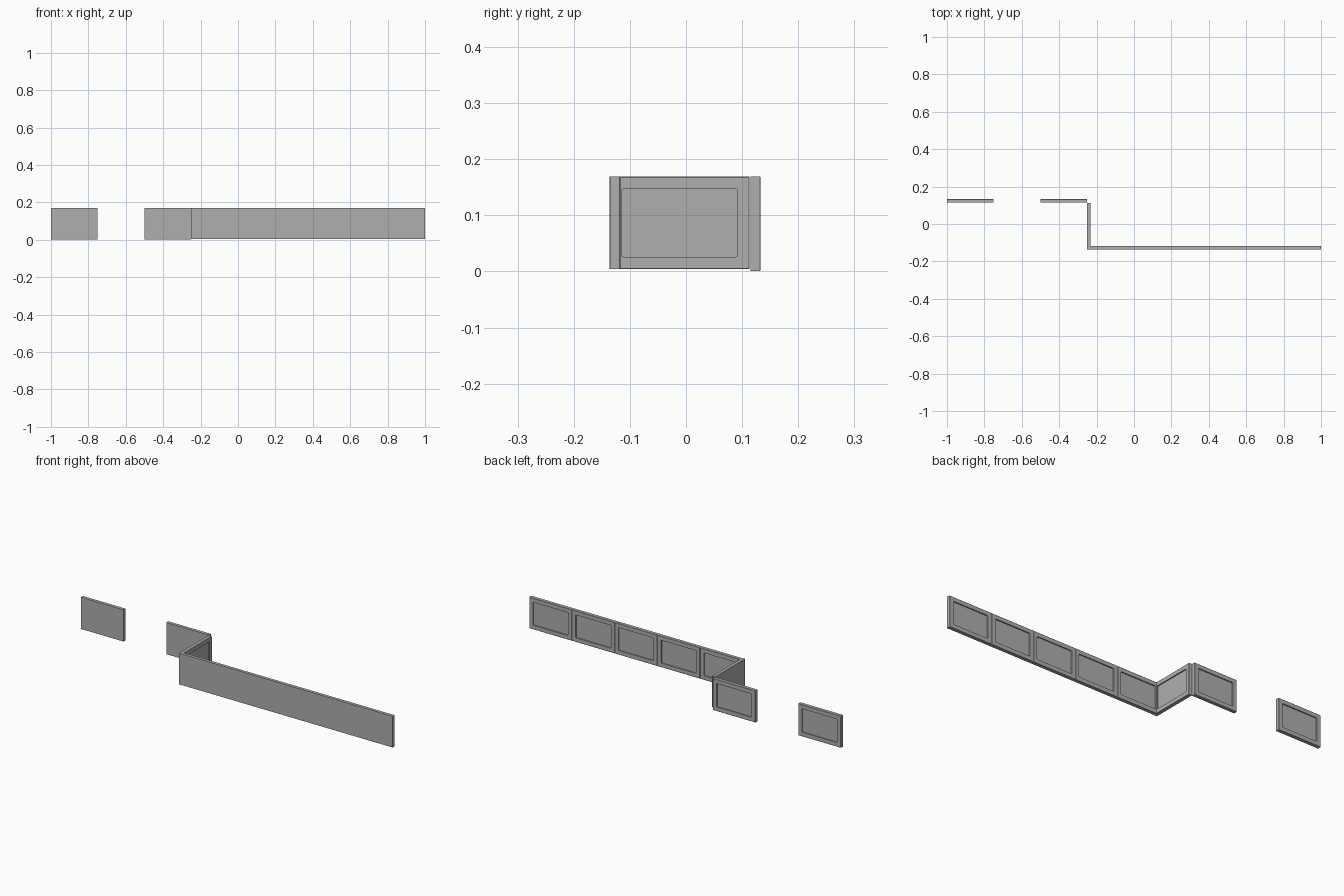
import bpy, bmesh, math
from mathutils import Matrix, Vector

if "Cube" in bpy.data.objects:
    bpy.data.objects.remove(bpy.data.objects["Cube"])

W, T, MARGIN, DEPTH, EDGE = 0.25, 0.018, 0.0205, 0.006, 0.0015

grey = bpy.data.materials.new("dark_grey")
grey.diffuse_color = (0.43, 0.43, 0.43, 1)
grey.use_nodes = True
grey.node_tree.nodes["Principled BSDF"].inputs["Base Color"].default_value = grey.diffuse_color


def back_face(bm):
    bm.normal_update()
    return max(bm.faces, key=lambda f: f.normal.y)


def panel(name, x, y, z0, z1=0.169, turn=0.0):
    """Wall panel: plain on local -y, recessed field on local +y."""
    h = z1 - z0
    bm = bmesh.new()
    bmesh.ops.create_cube(bm, size=1, matrix=Matrix.Diagonal((W, T, h, 1)))
    # narrow chamfer round the framed side, so neighbours meet in a groove
    bmesh.ops.bevel(bm, geom=back_face(bm).edges[:], offset=EDGE, segments=1,
                    profile=0.5, affect='EDGES')
    # framed border and sunken field
    field = back_face(bm)
    bmesh.ops.inset_region(bm, faces=[field], thickness=MARGIN, use_even_offset=True)
    inner = bmesh.ops.extrude_discrete_faces(bm, faces=[field])["faces"][0]
    bmesh.ops.translate(bm, verts=inner.verts[:], vec=Vector((0, -DEPTH, 0)))
    # small rounded corners in the recess
    rim = inner.edges[:]
    corners = [e for v in inner.verts for e in v.link_edges if e not in rim]
    bmesh.ops.bevel(bm, geom=corners, offset=0.003, segments=2, profile=0.5, affect='EDGES')
    bmesh.ops.recalc_face_normals(bm, faces=bm.faces)
    me = bpy.data.meshes.new(name)
    bm.to_mesh(me)
    bm.free()
    me.materials.append(grey)
    ob = bpy.data.objects.new(name, me)
    ob.location = (x, y, z0 + h / 2)
    ob.rotation_euler.z = turn
    bpy.context.collection.objects.link(ob)


# long front wall of five panels
for i in range(5):
    panel(f"front_wall_panel_{i + 1}", -0.125 + 0.25 * i, -0.126, 0.004)

# connecting wall, recess facing +x
panel("side_wall_panel", -0.241, -0.0115, 0.004, turn=-math.pi / 2)

# two rear panels with an open gap between them
panel("rear_panel_inner", -0.375, 0.124, 0.001)
panel("rear_panel_outer", -0.875, 0.124, 0.001)
